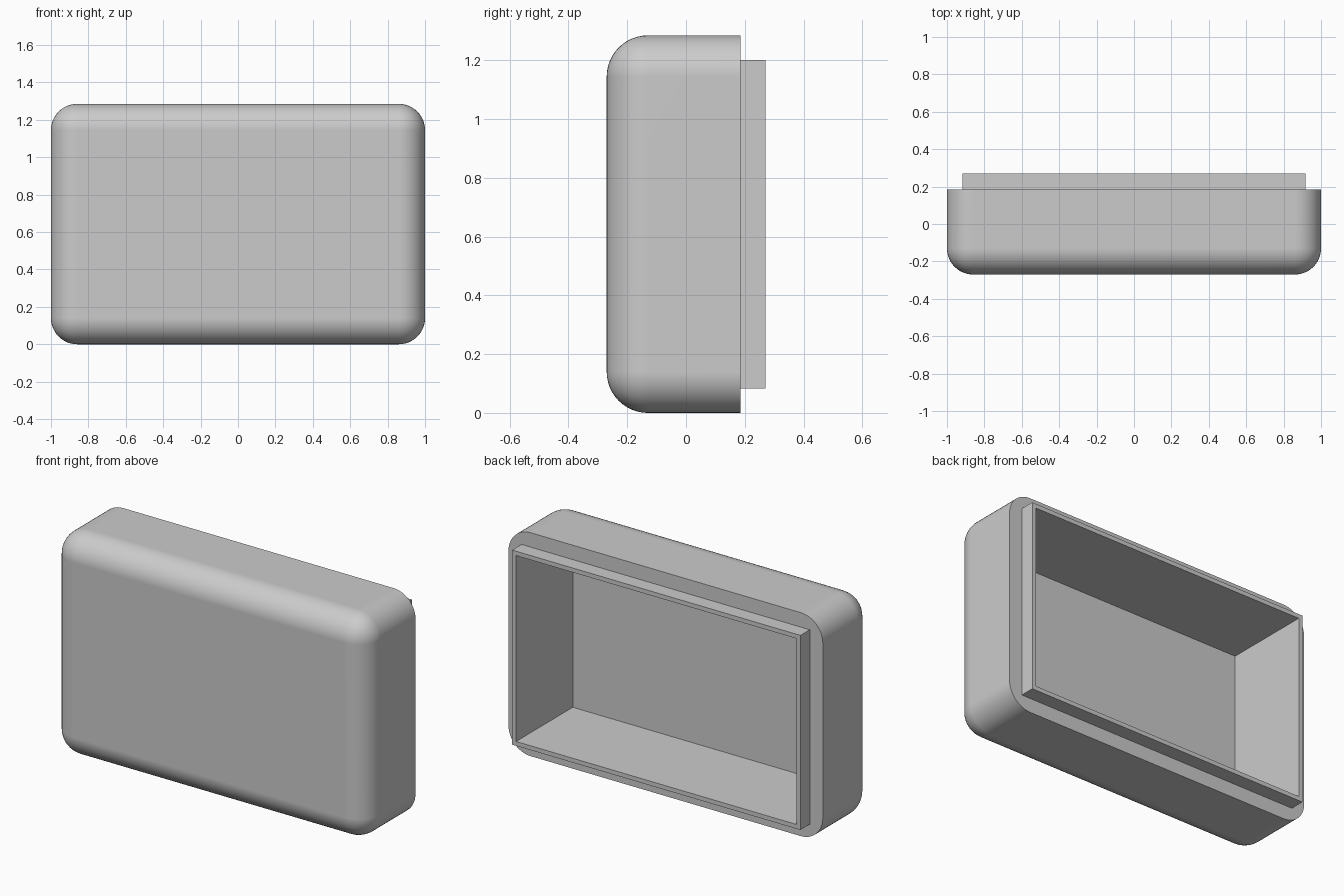
import bpy
import bmesh

cube = bpy.data.objects.get("Cube")
if cube:
    bpy.data.objects.remove(cube, do_unlink=True)

# Main sizes
WIDTH, HEIGHT = 2.0, 1.285
FRONT, RIM, LIP_END, FLOOR = -0.27, 0.185, 0.27, -0.245
RADIUS = 0.14
LIP_INSET, WALL = 0.083, 0.025

# Plain grey plastic
grey = bpy.data.materials.new("grey plastic")
grey.use_nodes = True
colour = (0.6, 0.6, 0.6, 1)
grey.diffuse_color = colour
grey.node_tree.nodes["Principled BSDF"].inputs["Base Color"].default_value = colour

bm = bmesh.new()


def rectangle(inset, y):
    """Ring of four corners, moved in from the outer size."""
    x = WIDTH / 2 - inset
    low, high = inset, HEIGHT - inset
    return [bm.verts.new(p) for p in
            ((-x, y, low), (x, y, low), (x, y, high), (-x, y, high))]


def join(a, b):
    """Four walls between two rings."""
    for i in range(4):
        j = (i + 1) % 4
        bm.faces.new((a[i], a[j], b[j], b[i]))


# Outer shell: box with every edge rounded except those of the back rim
front, back = rectangle(0, FRONT), rectangle(0, RIM)
join(front, back)
bm.faces.new(front)
rounded = [e for e in bm.edges if not all(v in back for v in e.verts)]
bm.faces.new(back)
bmesh.ops.recalc_face_normals(bm, faces=bm.faces)
bmesh.ops.bevel(bm, geom=rounded, offset=RADIUS, segments=12, profile=0.5,
                affect='EDGES')

# Open the back, keeping its rounded outline
bm.normal_update()
opening = max(bm.faces, key=lambda f: f.normal.y)
outline = list(opening.edges)
bmesh.ops.delete(bm, geom=[opening], context='FACES_ONLY')

# Raised lip and square cavity
rings = [rectangle(LIP_INSET, RIM), rectangle(LIP_INSET, LIP_END),
         rectangle(LIP_INSET + WALL, LIP_END),
         rectangle(LIP_INSET + WALL, FLOOR)]
for a, b in zip(rings, rings[1:]):
    join(a, b)
bm.faces.new(rings[-1])

# Flat rim between the shell and the lip
base = [e for e in bm.edges if all(v in rings[0] for v in e.verts)]
bmesh.ops.triangle_fill(bm, use_beauty=True, edges=outline + base,
                        normal=(0, 1, 0))
bmesh.ops.recalc_face_normals(bm, faces=bm.faces)

mesh = bpy.data.meshes.new("case_half")
bm.to_mesh(mesh)
bm.free()
mesh.materials.append(grey)
case = bpy.data.objects.new("case_half", mesh)
bpy.context.collection.objects.link(case)

# Smooth rounded edges, crisp rim and lip
bpy.ops.object.select_all(action='DESELECT')
case.select_set(True)
bpy.context.view_layer.objects.active = case
bpy.ops.object.shade_smooth_by_angle()
flat = case.modifiers.new("flat panels", 'WEIGHTED_NORMAL')
flat.keep_sharp = True
